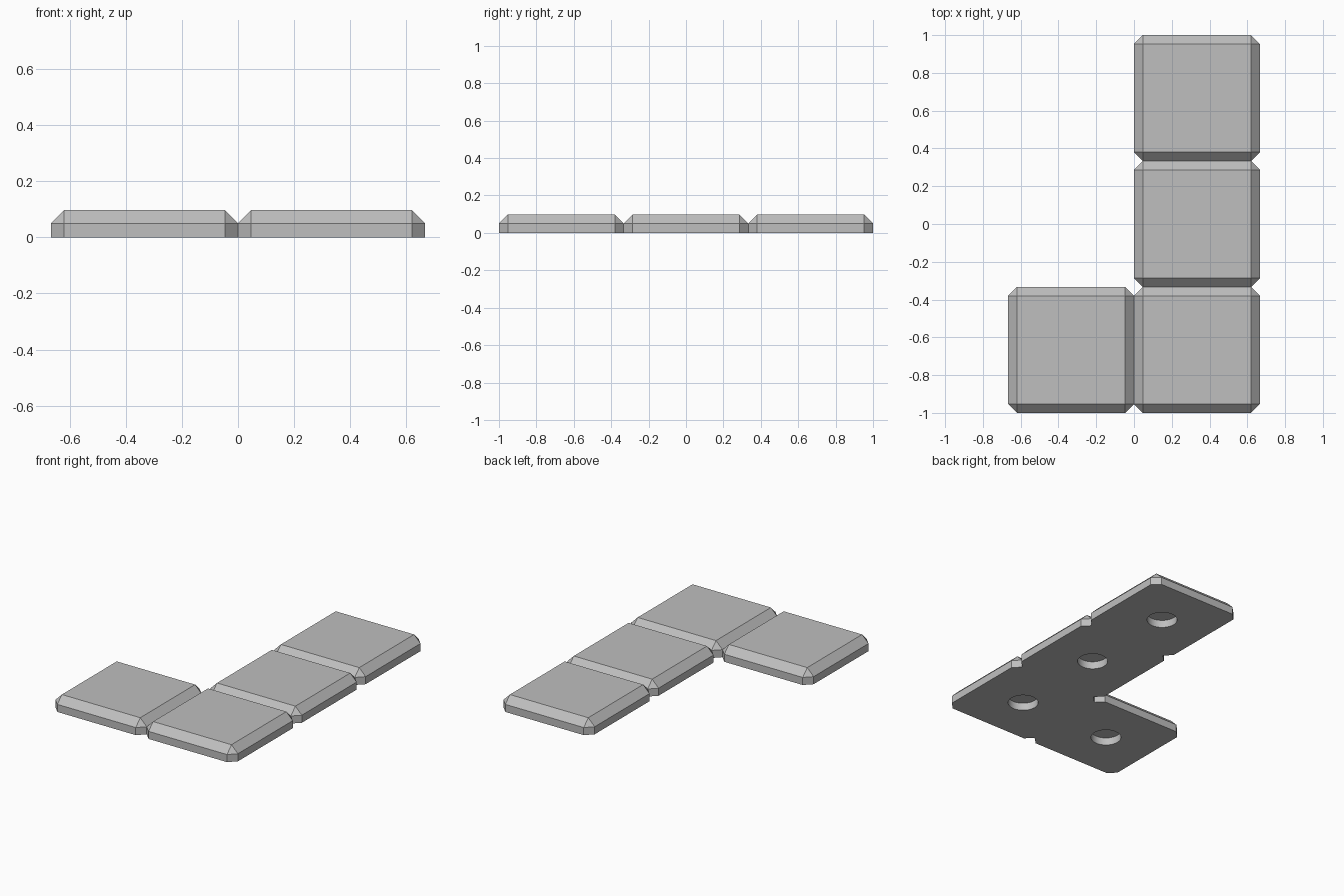
import bpy, bmesh, math
from mathutils import Matrix

default = bpy.data.objects.get("Cube")
if default:
    bpy.data.objects.remove(default, do_unlink=True)

SIZE = 2 / 3        # tile width
HEIGHT = 0.097
CHAMFER = 0.047
HOLE_RADIUS = 0.093
HOLE_DEPTH = 0.05

grey = bpy.data.materials.new("grey")
grey.use_nodes = True
colour = (0.52, 0.52, 0.52, 1)
grey.diffuse_color = colour
grey.node_tree.nodes["Principled BSDF"].inputs["Base Color"].default_value = colour


def add_object(name, bm):
    mesh = bpy.data.meshes.new(name)
    bm.to_mesh(mesh)
    bm.free()
    mesh.materials.append(grey)
    obj = bpy.data.objects.new(name, mesh)
    bpy.context.collection.objects.link(obj)
    return obj


# Tile: box with chamfered top and upright edges
bm = bmesh.new()
bmesh.ops.create_cube(bm, size=1, matrix=Matrix.Translation((0, 0, HEIGHT / 2))
                      @ Matrix.Diagonal((SIZE, SIZE, HEIGHT, 1)))
edges = [e for e in bm.edges if max(v.co.z for v in e.verts) > HEIGHT / 2]
bmesh.ops.bevel(bm, geom=edges, offset=CHAMFER, segments=1, affect='EDGES')
tile = add_object("corner_tile", bm)

# Round socket in the underside
bm = bmesh.new()
bmesh.ops.create_cone(bm, cap_ends=True, segments=32, radius1=HOLE_RADIUS,
                      radius2=HOLE_RADIUS, depth=2 * HOLE_DEPTH)
cutter = add_object("socket_cutter", bm)
cutter.hide_render = True
cut = tile.modifiers.new("socket", 'BOOLEAN')
cut.operation = 'DIFFERENCE'
cut.solver = 'EXACT'
cut.object = cutter

bpy.ops.object.select_all(action='DESELECT')
tile.select_set(True)
bpy.context.view_layer.objects.active = tile
bpy.ops.object.modifier_apply(modifier=cut.name)
bpy.data.objects.remove(cutter, do_unlink=True)
bpy.ops.object.shade_smooth_by_angle(angle=math.radians(20))

# L-shaped layout: a row of three with one to the side of the front tile
tile.location = (SIZE / 2, -SIZE, 0)
for name, x, y in (("middle_tile", 1, 0), ("back_tile", 1, 1), ("side_tile", -1, -1)):
    copy = bpy.data.objects.new(name, tile.data)
    copy.location = (x * SIZE / 2, y * SIZE, 0)
    bpy.context.collection.objects.link(copy)
